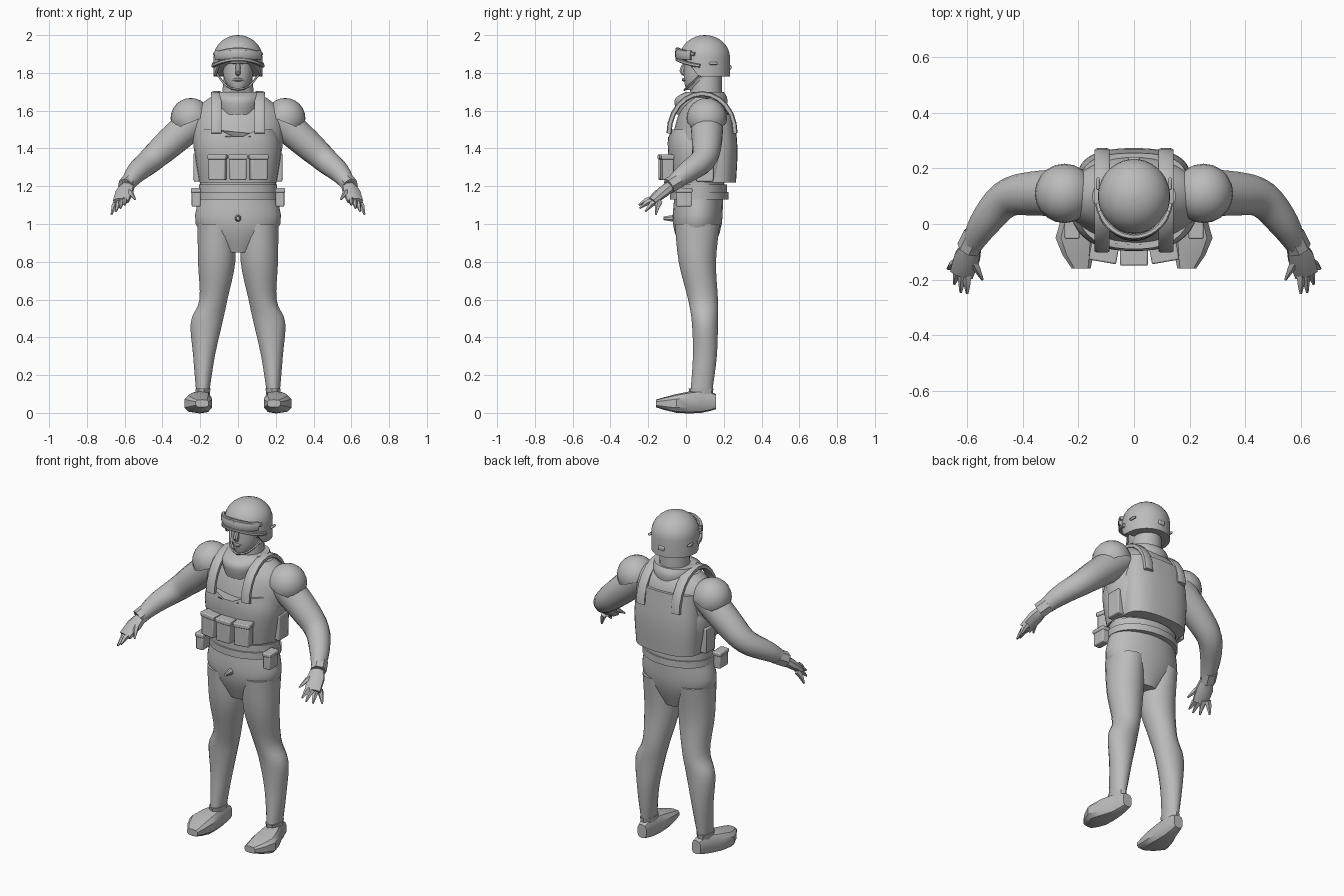
import bpy, bmesh, math
from mathutils import Vector, Matrix

cube = bpy.data.objects.get("Cube")
if cube:
    bpy.data.objects.remove(cube, do_unlink=True)

GREY = (.5, .5, .5, 1)
ACROSS = Vector((1, 0, 0))
mat = bpy.data.materials.new("plain grey")
mat.use_nodes = True
mat.diffuse_color = GREY
mat.node_tree.nodes["Principled BSDF"].inputs["Base Color"].default_value = GREY
parts = []


def finish(name, bm, mirror=False, bevel=0):
    bmesh.ops.recalc_face_normals(bm, faces=bm.faces)
    mesh = bpy.data.meshes.new(name)
    bm.to_mesh(mesh)
    bm.free()
    mesh.materials.append(mat)
    obj = bpy.data.objects.new(name, mesh)
    bpy.context.collection.objects.link(obj)
    if bevel:
        modifier = obj.modifiers.new("soft edges", "BEVEL")
        modifier.width, modifier.segments = bevel, 2
    if mirror:
        obj.modifiers.new("other side", "MIRROR")
    parts.append(obj)


def flow(keys, steps):
    """Smooth in-between rows through a few key rows."""
    keys = [Vector(key) for key in keys]
    last = len(keys) - 1
    rows = []
    for i in range(last):
        before, start, end, after = (keys[min(max(i + k, 0), last)] for k in (-1, 0, 1, 2))
        for step in range(steps):
            t = step / steps
            slope = (end - before) * t
            curve = (before * 2 - start * 5 + end * 4 - after) * t ** 2
            twist = (start * 3 - end * 3 + after - before) * t ** 3
            rows.append(start + (slope + curve + twist) / 2)
    return rows + [keys[last]]


def unit_ring(sides, power):
    """Points of a superellipse; a higher power is boxier."""
    for i in range(sides):
        angle = math.tau * (i + .5) / sides
        c, s = math.cos(angle), math.sin(angle)
        yield math.copysign(abs(c) ** (2 / power), c), math.copysign(abs(s) ** (2 / power), s)


def skin(rings):
    bm = bmesh.new()
    rows = [[bm.verts.new(point) for point in ring] for ring in rings]
    for low, high in zip(rows, rows[1:]):
        for i in range(len(low)):
            bm.faces.new((low[i - 1], low[i], high[i], high[i - 1]))
    bm.faces.new(rows[0])
    bm.faces.new(rows[-1])
    return bm


def loft(name, keys, steps=4, sides=24, power=2, lip=0, forward=False, mirror=False, shape=None):
    """Each key: height (or depth if forward), two centre values, two radii."""
    rows = flow(keys, steps)
    if lip:
        inset = Vector((0, 0, 0, lip, lip))
        rows = [rows[0] - inset, *rows, rows[-1] - inset]
    rings = []
    for place, a, b, wide, deep in rows:
        ring = [(a + wide * u, b + deep * v) for u, v in unit_ring(sides, power)]
        rings.append([(p, place, q) if forward else (p, q, place) for p, q in ring])
    bm = skin(rings)
    if shape:
        for vert in bm.verts:
            shape(vert.co)
    finish(name, bm, mirror)


def tube(name, path, steps=3, sides=12, side=None, mirror=False, power=2):
    """Each path row: position, then one radius or two across and along."""
    rows = flow(path, steps)
    centres = [Vector(row[:3]) for row in rows]
    rings = []
    for i, (centre, row) in enumerate(zip(centres, rows)):
        along = centres[min(i + 1, len(rows) - 1)] - centres[max(i - 1, 0)]
        u = side or along.cross((0, 0, 1)).normalized()
        v = along.cross(u).normalized()
        rings.append([centre + u * (row[3] * a) + v * (row[-1] * b) for a, b in unit_ring(sides, power)])
    finish(name, skin(rings), mirror)


def box(name, centre, size, mirror=False, turn=0):
    bm = bmesh.new()
    matrix = Matrix.Translation(centre) @ Matrix.Rotation(turn, 4, "Z") @ Matrix.Diagonal((*size, 1))
    bmesh.ops.create_cube(bm, size=1, matrix=matrix)
    finish(name, bm, mirror, bevel=.006)


# Trunk, legs and boots
loft("trunk", [(.85, 0, .06, .09, .08), (1, 0, .06, .225, .13), (1.2, 0, .07, .2, .13),
               (1.4, 0, .08, .235, .16), (1.58, 0, .1, .24, .14), (1.67, 0, .1, .15, .09)], sides=32)
loft("leg", [(1, .115, .06, .1, .12), (.8, .113, .06, .1, .1), (.6, .13, .09, .075, .08),
             (.48, .166, .1, .085, .07), (.3, .18, .1, .058, .064), (.1, .187, .08, .034, .058)],
     sides=20, mirror=True)
loft("boot", [(.16, .18, .06, .03, .04), (.08, .19, .06, .045, .06), (-.05, .21, .05, .075, .05),
              (-.16, .19, .05, .035, .02)], steps=2, sides=10, power=3, forward=True, mirror=True)
loft("boot_cuff", [(.09, .187, .08, .036, .06), (.13, .187, .08, .042, .067)], steps=1, sides=9, mirror=True)
tube("front_stud", [(0, -.05, 1.03, .022), (0, -.12, 1.03, .01)], steps=1, sides=8, side=ACROSS)

# Arms and shoulders
tube("arm", [(.2, .11, 1.57, .09), (.36, .11, 1.43, .08), (.46, .09, 1.34, .068),
             (.54, 0, 1.27, .055), (.59, -.09, 1.2, .034)], steps=4, sides=18, mirror=True)
bm = bmesh.new()
bmesh.ops.create_uvsphere(bm, u_segments=20, v_segments=12, radius=.107,
                          matrix=Matrix.Translation((.25, .11, 1.56)))
bmesh.ops.bisect_plane(bm, geom=bm.verts[:] + bm.edges[:] + bm.faces[:], plane_co=(.27, .11, 1.53),
                       plane_no=(.4, 0, 1), clear_inner=True)
finish("shoulder_pad", bm, mirror=True)

# Gloved hands with a fan of angular fingers
tube("glove_cuff", [(.57, -.04, 1.23, .045), (.595, -.09, 1.2, .045)], steps=1, sides=7, mirror=True)
tube("palm", [(.58, -.07, 1.21, .034, .03), (.6, -.12, 1.17, .05, .03), (.62, -.18, 1.12, .046, .02)],
     steps=1, sides=8, mirror=True)


def finger(name, root, tip):
    bend = root.lerp(tip, .5) + Vector((0, 0, .01))
    tube(name, [(*root, .018), (*bend, .015), (*tip, .005)], steps=1, sides=5, mirror=True)


for i, name in enumerate(("index", "middle", "ring", "little")):
    t = i / 3
    reach = Vector((0, -.03 * math.sin(math.pi * t), 0))
    finger(name + "_finger", Vector((.6, -.17, 1.13)).lerp((.64, -.14, 1.12), t),
           Vector((.6, -.25, 1.1)).lerp((.67, -.16, 1.05), t) + reach)
finger("thumb", Vector((.59, -.11, 1.18)), Vector((.545, -.2, 1.13)))

# Neck, collar and face
loft("neck", [(1.6, 0, .1, .09, .09), (1.8, 0, .11, .076, .08)], steps=2)
loft("collar", [(1.58, 0, .08, .11, .13), (1.66, 0, .08, .13, .14), (1.7, 0, .1, .12, .1)], lip=.02, sides=28)
loft("head", [(1.71, 0, .05, .04, .05), (1.77, 0, .075, .075, .087), (1.88, 0, .1, .085, .11)], sides=20)
tube("nose", [(0, 0, 1.86, .01), (0, -.02, 1.81, .016), (0, 0, 1.79, .01)], sides=8, side=ACROSS)
for name, z, half, back in (("lips", 1.764, .03, 0), ("brow", 1.856, .065, .025)):
    tube(name, [(-half, back, z, .005), (0, -.013, z, .01), (half, back, z, .005)], sides=6)
tube("chin_strap", [(.115, .09, 1.8, .006), (.06, .015, 1.73, .006), (0, -.008, 1.71, .006)], sides=5, mirror=True)


# Helmet: the rim is raised over the face and low over the ears and nape
def raise_rim(co):
    if co.z < 1.9:
        t = min(max((.075 - co.y) / .08, 0), 1)
        lift = .09 * t * t * (3 - 2 * t)
        co.z += lift * (1.9 - co.z) / .12


dome = [(1.78, 0, .1, .13, .133)]
for k in range(9):
    angle = math.pi / 2 * k / 8.1
    wide = .13 * math.cos(angle)
    dome.append((1.88 + .12 * math.sin(angle), 0, .1, wide, wide * 1.03))
loft("helmet", dome, steps=1, sides=32, lip=.01, shape=raise_rim)


def face_band(name, z, droop, thick, high, spread):
    """A band across the helmet front that droops toward its ends."""
    path = []
    for k in range(-8, 9):
        angle = math.radians(spread) * k / 8
        path.append((.133 * math.sin(angle), .1 - .146 * math.cos(angle),
                     z - droop * math.sin(angle) ** 2, thick, high))
    tube(name, path, steps=1, sides=8, power=3)


face_band("goggle_lens", z=1.9, droop=.01, thick=.012, high=.026, spread=60)
face_band("goggle_frame", z=1.925, droop=.03, thick=.01, high=.01, spread=68)
face_band("helmet_brim", z=1.872, droop=.035, thick=.01, high=.01, spread=80)
box("goggle_clip", (.13, .145, 1.85), (.014, .045, .014), mirror=True)
box("nape_clip", (0, .233, 1.83), (.04, .014, .025))


# Vest with a scooped neckline, back panel and arched straps
def scoop(co):
    if co.z > 1.47 and co.y < .05:
        co.z -= .05 * max(0, 1 - abs(co.x) / .1)


loft("vest", [(1.22, 0, .08, .205, .155), (1.4, 0, .08, .23, .177), (1.5, 0, .08, .205, .17)],
     sides=40, power=2.5, lip=.01, shape=scoop)
loft("back_panel", [(1.22, 0, .155, .195, .11), (1.4, 0, .155, .205, .118), (1.58, 0, .155, .19, .1)],
     sides=36, power=2.6, lip=.015)
strap = []
for k in range(13):
    angle = math.pi * k / 12
    strap.append((.115, .085 - .175 * math.cos(angle), 1.48 + .21 * math.sin(angle), .028, .014))
tube("shoulder_strap", strap, steps=1, sides=8, side=ACROSS, power=4, mirror=True)

# Pouches with flaps, and the belt
for place, name in enumerate(("right", "middle", "left"), start=-1):
    x, y, turn = place * .108, -.115 + abs(place) * .013, place * .17
    box(name + "_chest_pouch", (x, y, 1.295), (.088, .06, .125), turn=turn)
    box(name + "_chest_flap", (x, y, 1.355), (.1, .07, .026), turn=turn)
box("side_pouch", (.212, .1, 1.3), (.045, .09, .15), mirror=True)
loft("belt", [(1.13, 0, .07, .213, .156), (1.17, 0, .07, .213, .156)], steps=1, sides=36, lip=.012)
loft("waistband", [(1.17, 0, .07, .206, .148), (1.21, 0, .07, .206, .148)], steps=1, sides=36, lip=.006)
box("belt_pouch", (.222, -.01, 1.135), (.046, .08, .085), mirror=True)
box("belt_pouch_flap", (.223, -.01, 1.178), (.054, .088, .024), mirror=True)

# Smooth shading with crisp edges
bpy.ops.object.select_all(action="DESELECT")
for obj in parts:
    obj.select_set(True)
bpy.context.view_layer.objects.active = parts[0]
bpy.ops.object.shade_smooth_by_angle(angle=math.radians(35))
